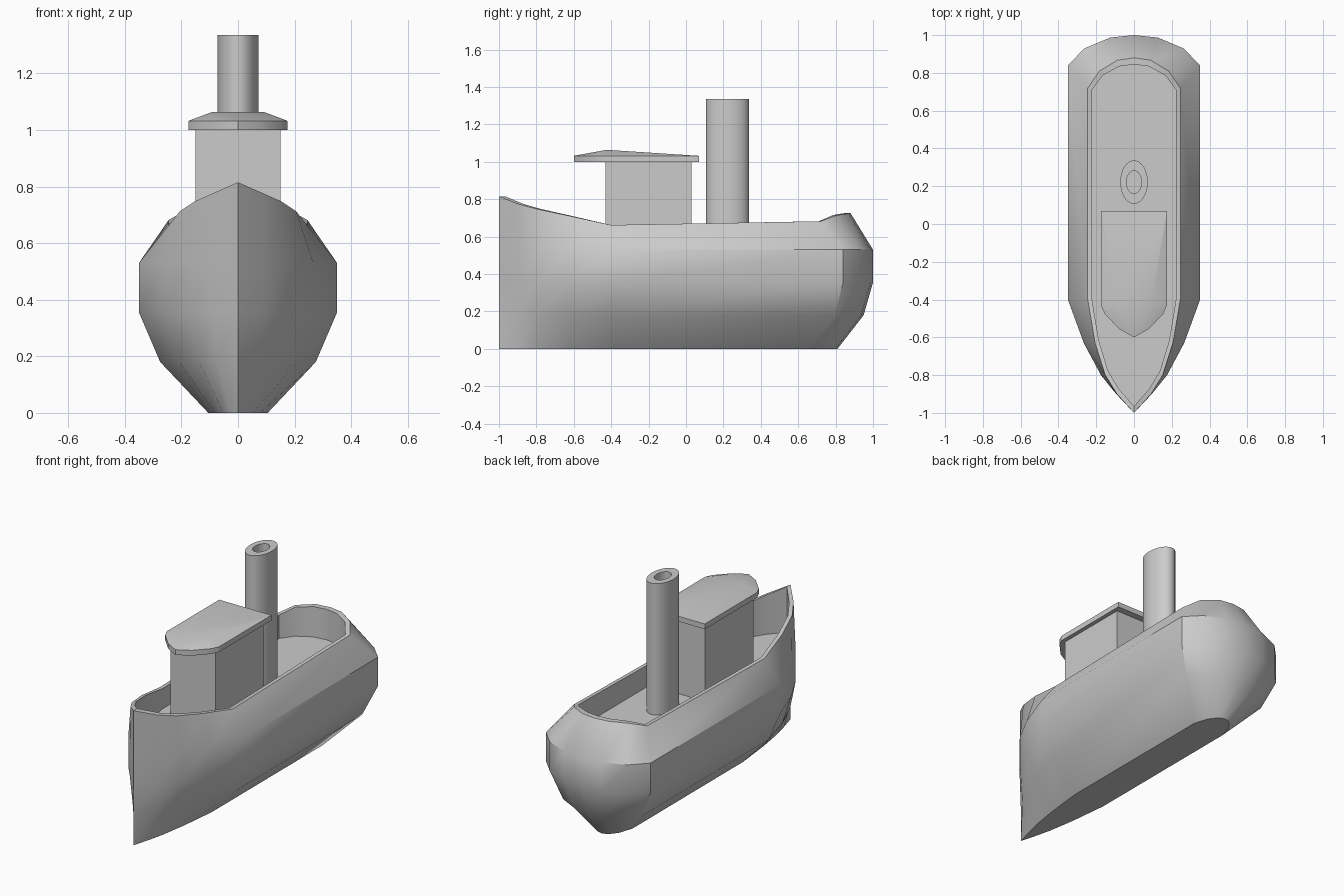
import bpy, bmesh, math

if "Cube" in bpy.data.objects:
    bpy.data.objects.remove(bpy.data.objects["Cube"])


def finish(name, bm, angle=32):
    bmesh.ops.recalc_face_normals(bm, faces=bm.faces)
    me = bpy.data.meshes.new(name)
    bm.to_mesh(me)
    bm.free()
    ob = bpy.data.objects.new(name, me)
    bpy.context.collection.objects.link(ob)
    bpy.ops.object.select_all(action='DESELECT')
    ob.select_set(True)
    bpy.context.view_layer.objects.active = ob
    bpy.ops.object.shade_smooth_by_angle(angle=math.radians(angle))
    return ob


def loft(name, rings, angle=32):
    """Bridge equal rings of points and cap both ends."""
    bm = bmesh.new()
    loops = [[bm.verts.new(p) for p in r] for r in rings]
    n = len(loops[0])
    for a, b in zip(loops, loops[1:]):
        for i in range(n):
            j = (i + 1) % n
            bm.faces.new((a[i], a[j], b[j], b[i]))
    bm.faces.new(loops[0])
    bm.faces.new(loops[-1])
    return finish(name, bm, angle)


# Hull stations: distance forward along bow, width there, gunwale height
BOW = [1, .833, .667, .383, 0]
LOW = [0, .27, .50, .76, 1]
HIGH = [0, .37, .62, .84, 1]
BOW_Z = [.815, .775, .748, .712, .662]
STERN = [(1, 0, .682), (.75, .56, .715), (.36, .92, .724), (0, 1, .725)]


def hull_ring(w, bow_y, corner_y, stern_y, z, widths):
    half = []
    for b, f, top in zip(BOW, widths, BOW_Z):
        half.append((w * f, -.4 + b * (bow_y + .4), top if z is None else z))
    for f, t, top in STERN:
        half.append((w * f, corner_y + t * (stern_y - corner_y), top if z is None else z))
    return half + [(-x, y, h) for x, y, h in half[-2:0:-1]]


# Hull: outer skin, gunwale, inner bulwark and deck in one closed shell
loft("hull", [
    hull_ring(.105, -1, .66, .81, 0, LOW),
    hull_ring(.275, -1, .795, .95, .18, LOW),
    hull_ring(.35, -1, .84, 1, .355, LOW),
    hull_ring(.35, -1, .84, 1, .53, LOW),
    hull_ring(.245, -1, .72, .88, None, HIGH),
    hull_ring(.222, -.965, .71, .845, None, HIGH),
    hull_ring(.222, -.965, .71, .845, .54, HIGH),
])

# Cabin walls
cabin = [(-.15, -.43), (.15, -.43), (.15, .03), (-.15, .03)]
loft("cabin", [[(x, y, z) for x, y in cabin] for z in (.53, 1.005)])

# Cabin roof: pointed plate with a crowned top
right = [(.175, .07), (.175, -.43), (.155, -.475), (.08, -.555)]
outline = right + [(0, -.6)] + [(-x, y) for x, y in right[::-1]]
bm = bmesh.new()
lo = [bm.verts.new((x, y, 1.0)) for x, y in outline]
hi = [bm.verts.new((x, y, 1.032)) for x, y in outline]
n = len(outline)
for i in range(n):
    j = (i + 1) % n
    bm.faces.new((lo[i], lo[j], hi[j], hi[i]))
bm.faces.new(lo)
ra, rb = [bm.verts.new((x, -.425, 1.064)) for x in (.09, -.09)]
bm.faces.new((hi[0], hi[8], rb, ra))
bm.faces.new((hi[0], ra, hi[1]))
bm.faces.new((hi[8], hi[7], rb))
for i in (1, 2, 3):
    bm.faces.new((hi[i], ra, hi[i + 1]))
    bm.faces.new((hi[8 - i], hi[7 - i], rb))
bm.faces.new((ra, rb, hi[4]))
finish("cabin_roof", bm, 20)


# Funnel: oval tube with a deep hole
def oval(rx, ry, z, n=32):
    return [(rx * math.cos(2 * math.pi * i / n), .222 + ry * math.sin(2 * math.pi * i / n), z)
            for i in range(n)]


loft("funnel", [oval(.073, .115, .53), oval(.073, .115, 1.335),
                oval(.04, .06, 1.335), oval(.04, .06, 1.1)])
